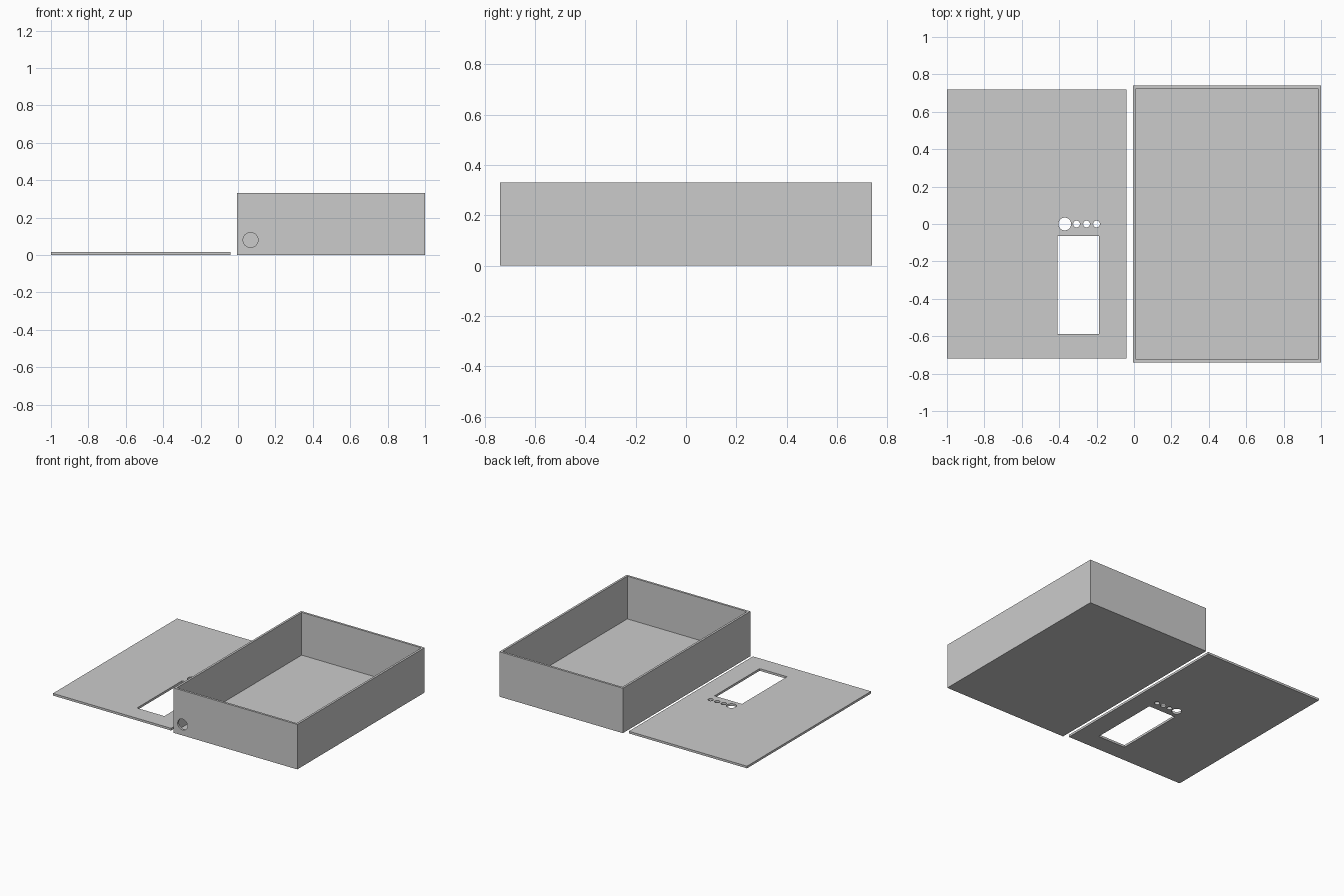
import bpy

# Remove the default cube only
cube = bpy.data.objects.get("Cube")
if cube:
    bpy.data.objects.remove(cube, do_unlink=True)

grey = bpy.data.materials.new("light_grey")
grey.use_nodes = True
colour = (0.60, 0.60, 0.60, 1)
grey.diffuse_color = colour
grey.node_tree.nodes["Principled BSDF"].inputs["Base Color"].default_value = colour


def block(name, low, high):
    """Box between two opposite corners."""
    centre = [(a + b) / 2 for a, b in zip(low, high)]
    bpy.ops.mesh.primitive_cube_add(size=1, location=centre)
    obj = bpy.context.object
    obj.name = name
    obj.scale = [b - a for a, b in zip(low, high)]
    bpy.ops.object.transform_apply(location=True, rotation=False, scale=True)
    obj.data.materials.append(grey)
    return obj


def drill(name, centre, radius, depth, tilt=0.0):
    """Round cutter, vertical unless tilted about x."""
    bpy.ops.mesh.primitive_cylinder_add(vertices=48, radius=radius, depth=depth,
                                        location=centre, rotation=(tilt, 0, 0))
    obj = bpy.context.object
    obj.name = name
    obj.data.materials.append(grey)
    return obj


def cut(target, cutters):
    """Subtract each cutter from the target and discard it."""
    for cutter in cutters:
        mod = target.modifiers.new("cut", 'BOOLEAN')
        mod.operation = 'DIFFERENCE'
        mod.solver = 'EXACT'
        mod.object = cutter
        bpy.context.view_layer.objects.active = target
        bpy.ops.object.modifier_apply(modifier=mod.name)
        bpy.data.objects.remove(cutter, do_unlink=True)
    bpy.ops.object.select_all(action='DESELECT')
    target.select_set(True)
    bpy.ops.object.shade_smooth_by_angle()


WALL = 0.016
LEFT, RIGHT, HALF, TALL = -0.005, 1.0, 0.74, 0.33

# Open tray with a cable hole in its front wall
tray = block("tray", (LEFT, -HALF, 0), (RIGHT, HALF, TALL))
cavity = block("cavity_cutter", (LEFT + WALL, -HALF + WALL, WALL),
               (RIGHT - WALL, HALF - WALL, TALL + 0.1))
cable_hole = drill("cable_cutter", (0.067, -HALF, 0.08), 0.04, 0.1, tilt=1.5708)
cut(tray, [cavity, cable_hole])

# Flat lid with a display window, one large and three small holes
lid = block("lid", (-1, -0.72, 0), (-0.04, 0.72, WALL))
cutters = [block("window_cutter", (-0.41, -0.588, -0.1), (-0.187, -0.064, 0.1)),
           drill("large_hole_cutter", (-0.37, 0, 0), 0.034, 0.2)]
for i in range(3):
    cutters.append(drill("small_hole_cutter", (-0.307 + i * 0.0535, 0, 0), 0.018, 0.2))
cut(lid, cutters)
